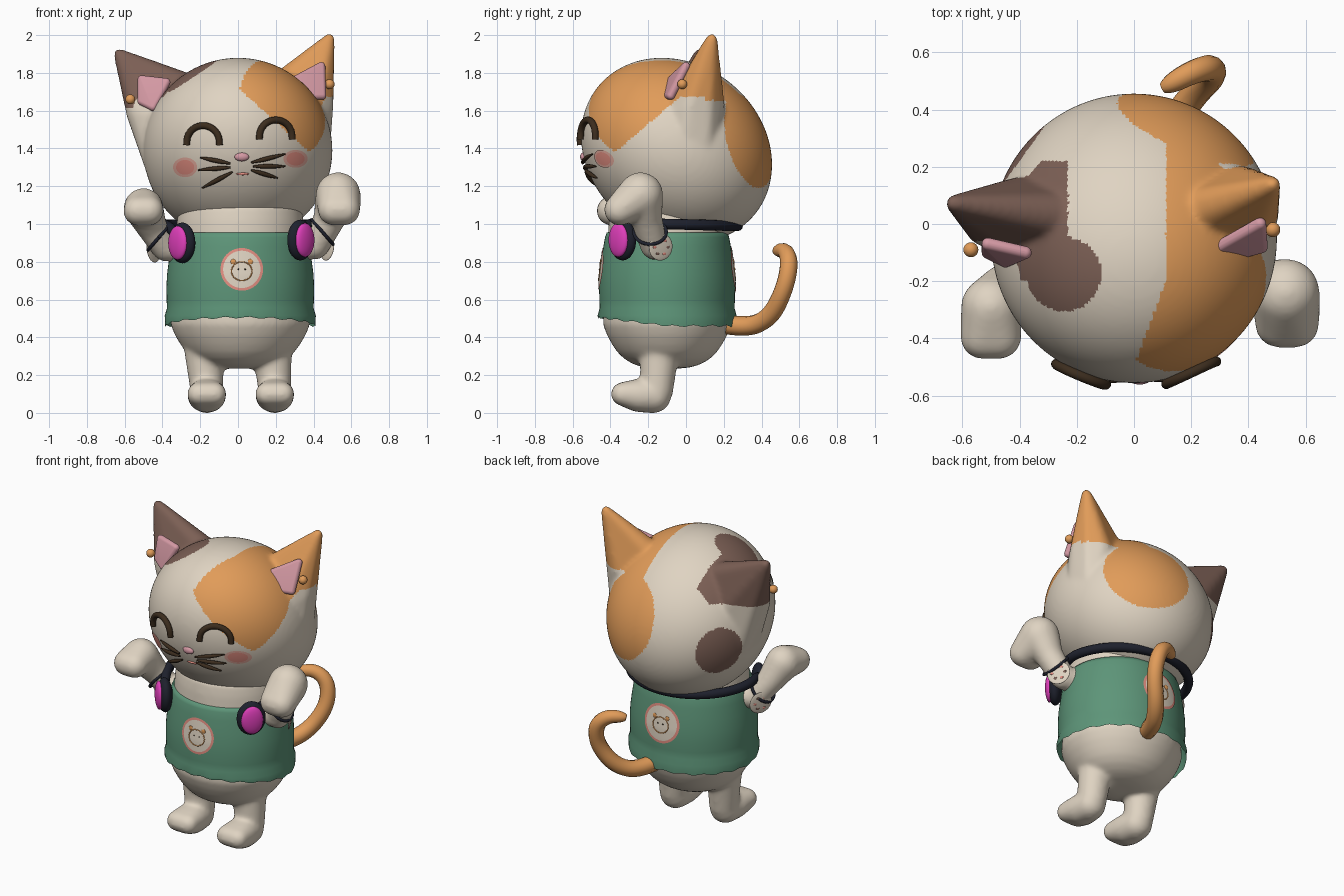
import bpy, bmesh
from math import sin, cos, pi, sqrt
from mathutils import Vector, Matrix

cube = bpy.data.objects.get("Cube")
if cube:
    bpy.data.objects.remove(cube, do_unlink=True)


def material(name, r, g, b):
    m = bpy.data.materials.new(name)
    m.use_nodes = True
    m.diffuse_color = (r, g, b, 1)
    bsdf = m.node_tree.nodes["Principled BSDF"]
    bsdf.inputs["Base Color"].default_value = (r, g, b, 1)
    bsdf.inputs["Roughness"].default_value = 0.8
    return m


CREAM = material("cream", .74, .655, .54)
ORANGE = material("orange", .75, .33, .10)
BROWN = material("brown", .20, .115, .09)
GREEN = material("green", .11, .30, .19)
PINK = material("pink", .66, .32, .37)
CORAL = material("coral", .76, .27, .22)
BLUSH = material("pale_blush", .76, .40, .33)
MAGENTA = material("magenta", .75, .05, .50)
NAVY = material("navy", .013, .015, .026)
DARK = material("dark_brown", .045, .026, .013)


def add(name, bm, *mats):
    me = bpy.data.meshes.new(name)
    bmesh.ops.recalc_face_normals(bm, faces=bm.faces)
    for f in bm.faces:
        f.smooth = True
    bm.to_mesh(me)
    bm.free()
    for m in mats:
        me.materials.append(m)
    ob = bpy.data.objects.new(name, me)
    bpy.context.collection.objects.link(ob)
    return ob


def bake(ob, *mats):
    """Apply modifiers or curve bevel, leaving a smooth mesh object."""
    dg = bpy.context.evaluated_depsgraph_get()
    me = bpy.data.meshes.new_from_object(ob.evaluated_get(dg))
    name = ob.name
    bpy.data.objects.remove(ob, do_unlink=True)
    me.materials.clear()
    for m in mats:
        me.materials.append(m)
    for p in me.polygons:
        p.use_smooth = True
    new = bpy.data.objects.new(name, me)
    bpy.context.collection.objects.link(new)
    return new


def hull(bm, balls):
    """Add the convex hull of several (x, y, z, radius) balls."""
    t = bmesh.new()
    for x, y, z, r in balls:
        bmesh.ops.create_icosphere(t, subdivisions=3, radius=r, matrix=Matrix.Translation((x, y, z)))
    h = bmesh.new()
    for v in t.verts:
        h.verts.new(v.co)
    bmesh.ops.convex_hull(h, input=h.verts)
    bmesh.ops.delete(h, geom=[v for v in h.verts if not v.link_faces], context='VERTS')
    me = bpy.data.meshes.new("part")
    h.to_mesh(me)
    bm.from_mesh(me)
    t.free()
    h.free()
    bpy.data.meshes.remove(me)


def fuse(name, bm, rounds, *mats):
    ob = add(name, bm)
    rm = ob.modifiers.new("Remesh", 'REMESH')
    rm.mode = 'VOXEL'
    rm.voxel_size = 0.012
    sm = ob.modifiers.new("Smooth", 'SMOOTH')
    sm.iterations = rounds
    return bake(ob, *mats)


CX, CY, FLAT, SEG = .012, -.10, .92, 96


def lathe(bm, profile, bottom=True):
    rings = [[bm.verts.new((CX + r * cos(a), CY + FLAT * r * sin(a), z))
              for a in (2 * pi * i / SEG for i in range(SEG))] for z, r in profile]
    for lo, hi in zip(rings, rings[1:]):
        for i in range(SEG):
            j = (i + 1) % SEG
            bm.faces.new((lo[i], lo[j], hi[j], hi[i]))
    if bottom:
        bm.faces.new(rings[0])
    bm.faces.new(rings[-1])
    return rings


def tube(name, pts, r, mat, radii=None):
    cu = bpy.data.curves.new(name, 'CURVE')
    cu.dimensions = '3D'
    cu.bevel_depth = r
    cu.bevel_resolution = 4
    cu.use_fill_caps = True
    s = cu.splines.new('NURBS')
    s.points.add(len(pts) - 1)
    for i, p in enumerate(pts):
        s.points[i].co = (*p, 1)
        s.points[i].radius = radii[i] if radii else 1
    s.order_u = 3
    s.use_endpoint_u = True
    s.resolution_u = 8
    ob = bpy.data.objects.new(name, cu)
    bpy.context.collection.objects.link(ob)
    return bake(ob, mat)


def blob(name, loc, scale, mat, facing=(0, 0, 1)):
    bm = bmesh.new()
    rot = Vector(facing).to_track_quat('Z', 'Y').to_matrix().to_4x4()
    bmesh.ops.create_uvsphere(bm, u_segments=32, v_segments=16, radius=1,
                              matrix=Matrix.Translation(loc) @ rot @ Matrix.Diagonal((*scale, 1)))
    return add(name, bm, mat)


HR, HZ, HY, HMID, LEAN = .5, .49, -.05, 1.39, .16


def head_y(x, z, off=0):
    front = HR * sqrt(max(0, 1 - (x / HR) ** 2 - ((z - HMID) / HZ) ** 2))
    return HY - LEAN * (z - HMID) - front - off


def patch(name, x, z, rx, rz, surf, inner, outer, rim):
    """Round plate with a coloured rim, laid on a surface y = surf(x, z)."""
    bm = bmesh.new()
    n, k = 40, 8
    rings = [[bm.verts.new((px, surf(px, pz), pz)) for px, pz in
              ((x + rx * t / k * cos(2 * pi * i / n), z + rz * t / k * sin(2 * pi * i / n))
               for i in range(n))] for t in range(1, k + 1)]
    bm.faces.new(rings[0])
    for t in range(k - 1):
        for i in range(n):
            j = (i + 1) % n
            f = bm.faces.new((rings[t][i], rings[t][j], rings[t + 1][j], rings[t + 1][i]))
            f.material_index = int(t >= k - 1 - rim)
    return add(name, bm, inner, outer)


# Head, leaning forward at the crown, with both ears fused in
bm = bmesh.new()
lean = Matrix(((HR, 0, 0, 0), (0, HR, -LEAN * HZ, HY), (0, 0, HZ, HMID), (0, 0, 0, 1)))
bmesh.ops.create_icosphere(bm, subdivisions=5, radius=1, matrix=lean)
hull(bm, [(.484, .137, 1.98, .03), (.25, .05, 1.735, .085), (.42, .03, 1.62, .085), (.37, .12, 1.63, .085),
          (.38, -.03, 1.58, .09), (.415, -.02, 1.35, .07), (.4, .08, 1.35, .075)])
hull(bm, [(-.63, .072, 1.9, .03), (-.29, .03, 1.72, .085), (-.51, .0, 1.59, .082), (-.4, .08, 1.6, .085),
          (-.4, -.04, 1.56, .085), (-.41, -.04, 1.27, .07), (-.4, .06, 1.27, .075)])
head = fuse("head", bm, 13, CREAM, ORANGE, BROWN)


def coat(c):
    x, y, z = c
    edge = .11 if y > -.2 else .11 + (y + .2) * .37
    if x > edge and z > 1.72 - .9 * x and z > min(1.67, 1.41 + .85 * (y + .34)):
        return 1
    if (c - Vector((.2, .37, 1.455))).length < .265 or (x > edge and y > .1 and z > 1.655):
        return 1
    if x < -.23 and -.2 < y < .22 and z > (1.61 if y > -.06 else 1.67):
        return 2
    if z > 1.5 and (x + .245) ** 2 + (y + .175) ** 2 < .0169:
        return 2
    if (c - Vector((-.416, .24, 1.33))).length < .15:
        return 2
    return 0


for p in head.data.polygons:
    p.material_index = coat(p.center)

# Inner ears and ear beads
for side, balls in (("left", [(.44, .0, 1.835, .022), (.29, -.085, 1.755, .022), (.445, -.08, 1.68, .022), (.37, -.1, 1.68, .022)]),
                    ("right", [(-.51, -.07, 1.765, .022), (-.38, -.1, 1.75, .022), (-.51, -.1, 1.65, .022), (-.45, -.13, 1.62, .022)])):
    bm = bmesh.new()
    hull(bm, balls)
    add(side + "_inner_ear", bm, PINK)
blob("left_ear_bead", (.485, -.02, 1.74), (.026,) * 3, ORANGE)
blob("right_ear_bead", (-.57, -.09, 1.66), (.026,) * 3, ORANGE)

# Face
for side, ex, ez in (("left", .2, 1.462), ("right", -.185, 1.432)):
    arc = [(ex + .088 * cos(a), ez + .09 * sin(a)) for a in (pi * (i / 10 * 1.1 - .05) for i in range(11))]
    tube(side + "_eye", [(x, head_y(x, z, .016), z) for x, z in arc], .018, DARK)
whiskers = [(.07, 1.325, .25, 1.37), (.08, 1.305, .25, 1.305), (.07, 1.285, .21, 1.243),
            (-.04, 1.32, -.2, 1.352), (-.04, 1.3, -.21, 1.285), (-.03, 1.275, -.19, 1.19)]
for n, (x0, z0, x1, z1) in enumerate(whiskers):
    line = [(x0 + (x1 - x0) * t / 4, z0 + (z1 - z0) * t / 4) for t in range(5)]
    tube(f"whisker_{n + 1}", [(x, head_y(x, z, .016), z) for x, z in line], .0125, DARK, [.4, .9, 1, .8, .3])
blob("nose", (.02, head_y(.02, 1.355), 1.355), (.038, .023, .018), PINK, (0, -1, 0))
blob("mouth", (.025, head_y(.025, 1.265), 1.265), (.035, .007, .008), CORAL, (0, -1, 0))
for side, bx, bz, rz in (("left", .305, 1.345, .047), ("right", -.28, 1.3, .052)):
    patch(side + "_blush", bx, bz, .064, rz, lambda x, z: head_y(x, z, .006), CORAL, BLUSH, 2)

# Body with legs and arms
bm = bmesh.new()
lathe(bm, [(.235, .08), (.242, .14), (.258, .195), (.285, .245), (.32, .285), (.36, .315), (.41, .345),
           (.47, .37), (.6, .36), (.85, .345), (.95, .34), (1.02, .335), (1.1, .32)])
for fx, s in ((.195, 1), (-.165, -1)):
    hull(bm, [(s * .18, -.14, .33, .105), (fx, -.155, .12, .088)])
    hull(bm, [(fx, -.17, .09, .092), (fx - .015, -.25, .092, .088), (fx + .015, -.25, .092, .088),
              (fx - .042, -.335, .1, .062), (fx + .042, -.335, .1, .062)])
arms = (((.3, -.15, .88, .07), (.41, -.17, .885, .074), (.485, -.21, 1.03, .085), (.53, -.24, 1.155, .12),
         (.505, -.35, 1.075, .083), (.565, -.35, 1.075, .083)),
        ((-.28, -.15, .87, .07), (-.385, -.17, .875, .074), (-.455, -.22, .98, .08), (-.5, -.29, 1.085, .106),
         (-.47, -.395, 1.07, .078), (-.53, -.395, 1.07, .078)))
for shoulder, elbow, wrist, paw, tip_a, tip_b in arms:
    for chain in ([shoulder, elbow], [elbow, wrist], [wrist, paw], [paw, tip_a, tip_b]):
        hull(bm, chain)
fuse("body", bm, 16, CREAM)

# Shirt with a wavy hem, raised at the front
SHIRT = [(.46, .397), (.515, .4), (.555, .388), (.6, .39), (.66, .391), (.73, .388), (.8, .379),
         (.88, .367), (.93, .357), (.955, .347)]
bm = bmesh.new()
rings = lathe(bm, SHIRT, bottom=False)
for i, v in enumerate(rings[0]):
    v.co.z += .045 * max(0, -sin(2 * pi * i / SEG)) + .005 * sin(i * 1.3)
add("shirt", bm, GREEN)


def shirt_y(x, z, side, off=.005):
    for (z0, r0), (z1, r1) in zip(SHIRT, SHIRT[1:]):
        if z0 <= z <= z1:
            r = r0 + (r1 - r0) * (z - z0) / (z1 - z0)
    return CY + side * (FLAT * sqrt(r * r - (x - CX) ** 2) + off)


# Round badges with a small drawn face, front and back
for label, bx, br, side in (("front", .02, .113, -1), ("back", .005, .124, 1)):
    patch(label + "_badge", bx, .76, br, br, lambda x, z: shirt_y(x, z, side), CREAM, CORAL, 1)
    ring = [(bx + .055 * cos(a), .75 + .05 * sin(a)) for a in (2 * pi * i / 20 for i in range(21))]
    tube(label + "_badge_outline", [(x, shirt_y(x, z, side), z) for x, z in ring], .003, ORANGE)
    for s in (-1, 1):
        for part, dx, dz, r, m in (("ear", .045, .8, .014, ORANGE), ("eye", .018, .76, .004, DARK)):
            x = bx + s * dx
            blob(f"{label}_badge_{part}", (x, shirt_y(x, dz, side), dz), (r, r, .004), m, (0, side, 0))

# Sleeve badges, arm bands and ear cups
for label, s, elbow, wrist, cup in (("left", 1, arms[0][1], arms[0][2], (.33, -.335, .915)),
                                    ("right", -1, arms[1][1], arms[1][2], (-.295, -.335, .9))):
    out = Vector((s * .85, .5, -.1)).normalized()
    spot = Vector(elbow[:3]) + out * .072
    blob(label + "_sleeve_badge", spot, (.072, .072, .009), CREAM, out)
    turn = out.to_track_quat('Z', 'Y')
    for i in range(6):
        a = 2 * pi * i / 6
        dot = spot + out * .007 + turn @ Vector((.04 * cos(a), .04 * sin(a), 0))
        blob(label + "_sleeve_badge_dot", dot, (.011, .008, .003), CORAL if i % 2 else BROWN, out)
    axis = Vector((s * .75, 0, .65)).to_track_quat('Z', 'Y')
    mid = (Vector(elbow[:3]) + Vector(wrist[:3])) / 2
    tube(label + "_arm_band", [mid + axis @ Vector((.086 * cos(a), .086 * sin(a), 0))
                               for a in (2 * pi * i / 24 for i in range(25))], .009, NAVY)
    face = Vector((s * .72, -.69, 0)).normalized()
    blob(label + "_ear_cup", cup, (.088, .108, .046), NAVY, face)
    blob(label + "_ear_cup_pad", Vector(cup) + face * .034, (.067, .09, .026), MAGENTA, face)

# Neck strap joining the ear cups
back = [(.4 * cos(a), CY + .375 * sin(a), 1.0 - .01 * sin(a)) for a in (pi * i / 16 for i in range(17))]
tube("neck_strap", [(.33, -.32, .94), (.37, -.22, 1.0)] + back + [(-.37, -.22, .99), (-.31, -.32, .93)], .028, NAVY)

# Tail
tube("tail", [(.06, .15, .48), (.11, .31, .445), (.2, .445, .5), (.28, .52, .65), (.27, .55, .79),
              (.2, .53, .86), (.12, .485, .86), (.1, .475, .855)], .047, ORANGE, [1.1, 1.1, 1.05, 1, 1, .9, .75, .4])
